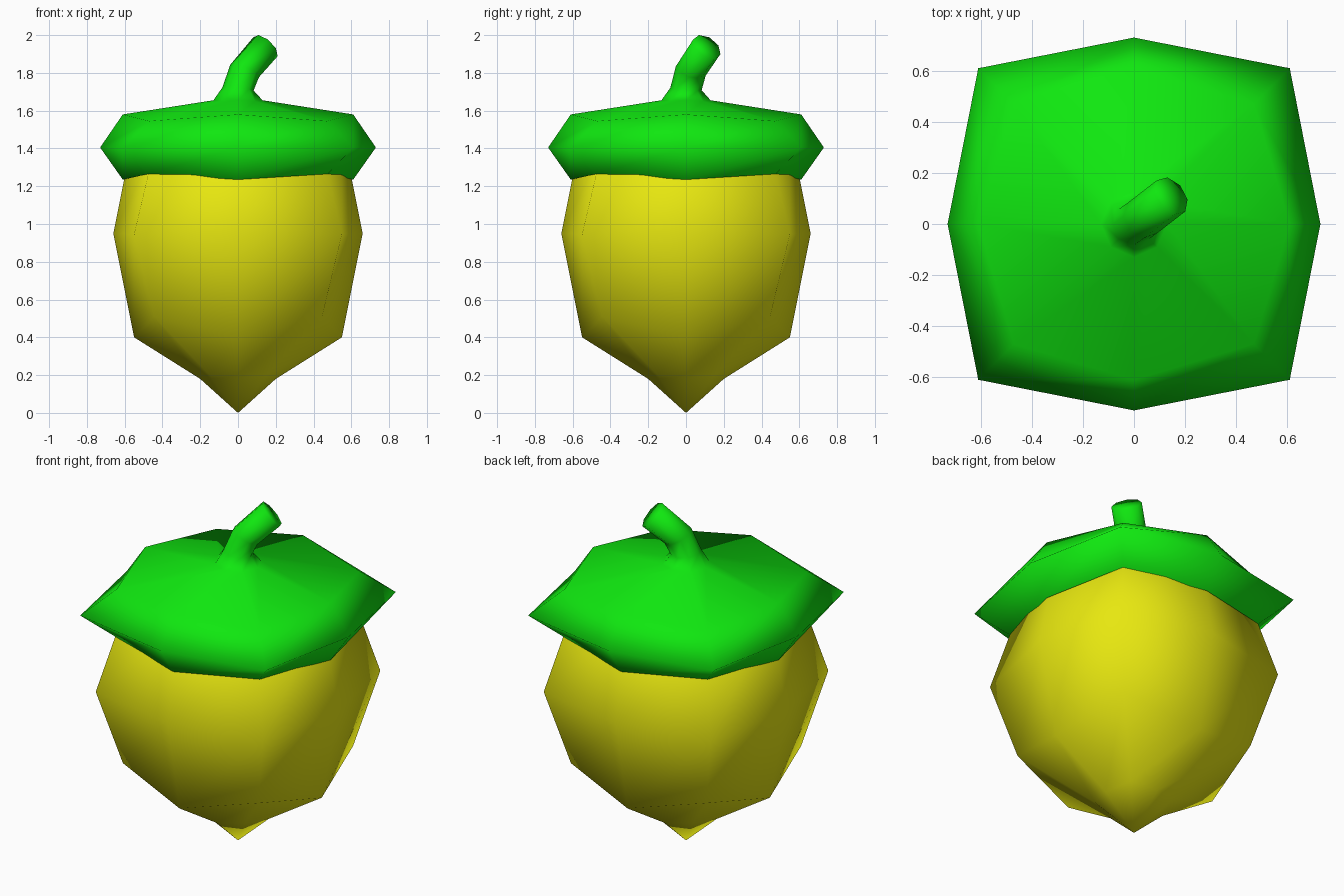
import bpy, bmesh
from math import cos, sin, pi
from mathutils import Vector

if "Cube" in bpy.data.objects:
    bpy.data.objects.remove(bpy.data.objects["Cube"])


def material(name, colour):
    m = bpy.data.materials.new(name)
    m.diffuse_color = colour
    m.use_nodes = True
    m.node_tree.nodes["Principled BSDF"].inputs["Base Color"].default_value = m.diffuse_color
    return m


def square_ring(side, side_z, corner, corner_z):
    """Eight points of a rounded square: side middles and corners in turn."""
    pts = []
    for k in range(8):
        a = k * pi / 4
        if k % 2 == 0:
            pts.append(Vector((side * cos(a), side * sin(a), side_z)))
        else:
            pts.append(Vector((corner * 2**0.5 * cos(a), corner * 2**0.5 * sin(a), corner_z)))
    return pts


def round_ring(centre, radius, axis):
    """Eight points of a circle facing along an axis."""
    q = Vector((0, 0, 1)).rotation_difference(Vector(axis))
    return [Vector(centre) + q @ Vector((radius * cos(k * pi / 4), radius * sin(k * pi / 4), 0))
            for k in range(8)]


def loft(name, rings, mat, bottom=None, top=None):
    """Skin the rings with quads and close the ends with fans."""
    bm = bmesh.new()
    loops = [[bm.verts.new(p) for p in r] for r in rings]
    for lo, hi in zip(loops, loops[1:]):
        for k in range(8):
            n = (k + 1) % 8
            bm.faces.new((lo[k], lo[n], hi[n], hi[k]))
    for loop, tip in ((loops[0], bottom), (loops[-1], top)):
        if tip:
            v = bm.verts.new(tip)
            for k in range(8):
                bm.faces.new((loop[k], loop[(k + 1) % 8], v))
    bmesh.ops.recalc_face_normals(bm, faces=bm.faces)
    for f in bm.faces:
        f.smooth = True
    mesh = bpy.data.meshes.new(name)
    bm.to_mesh(mesh)
    bm.free()
    ob = bpy.data.objects.new(name, mesh)
    bpy.context.collection.objects.link(ob)
    mesh.materials.append(mat)
    return ob


yellow = material("nut_yellow", (0.8, 0.8, 0.005, 1))
green = material("cap_green", (0.005, 0.8, 0.005, 1))

# Nut with pointed tip, its top hidden in the cap
loft("nut", [
    square_ring(0.20, 0.18, 0.15, 0.20),
    square_ring(0.55, 0.40, 0.445, 0.51),
    square_ring(0.66, 0.95, 0.55, 0.945),
    square_ring(0.55, 1.50, 0.445, 1.39),
], yellow, bottom=(0, 0, 0), top=(0, 0, 1.60))

# Cap flowing into the bent stem
stem_end = (0.145, 0.11, 1.938)
loft("cap_and_stem", [
    square_ring(0.61, 1.235, 0.475, 1.265),
    square_ring(0.73, 1.405, 0.61, 1.405),
    square_ring(0.61, 1.58, 0.47, 1.545),
    square_ring(0.13, 1.655, 0.09, 1.65),
    round_ring((0.0, 0.0, 1.715), 0.083, (0.1, 0.08, 1)),
    round_ring((0.035, 0.025, 1.81), 0.083, (0.4, 0.3, 0.9)),
    round_ring(stem_end, 0.083, (0.6, 0.46, 0.65)),
], green, top=stem_end)
